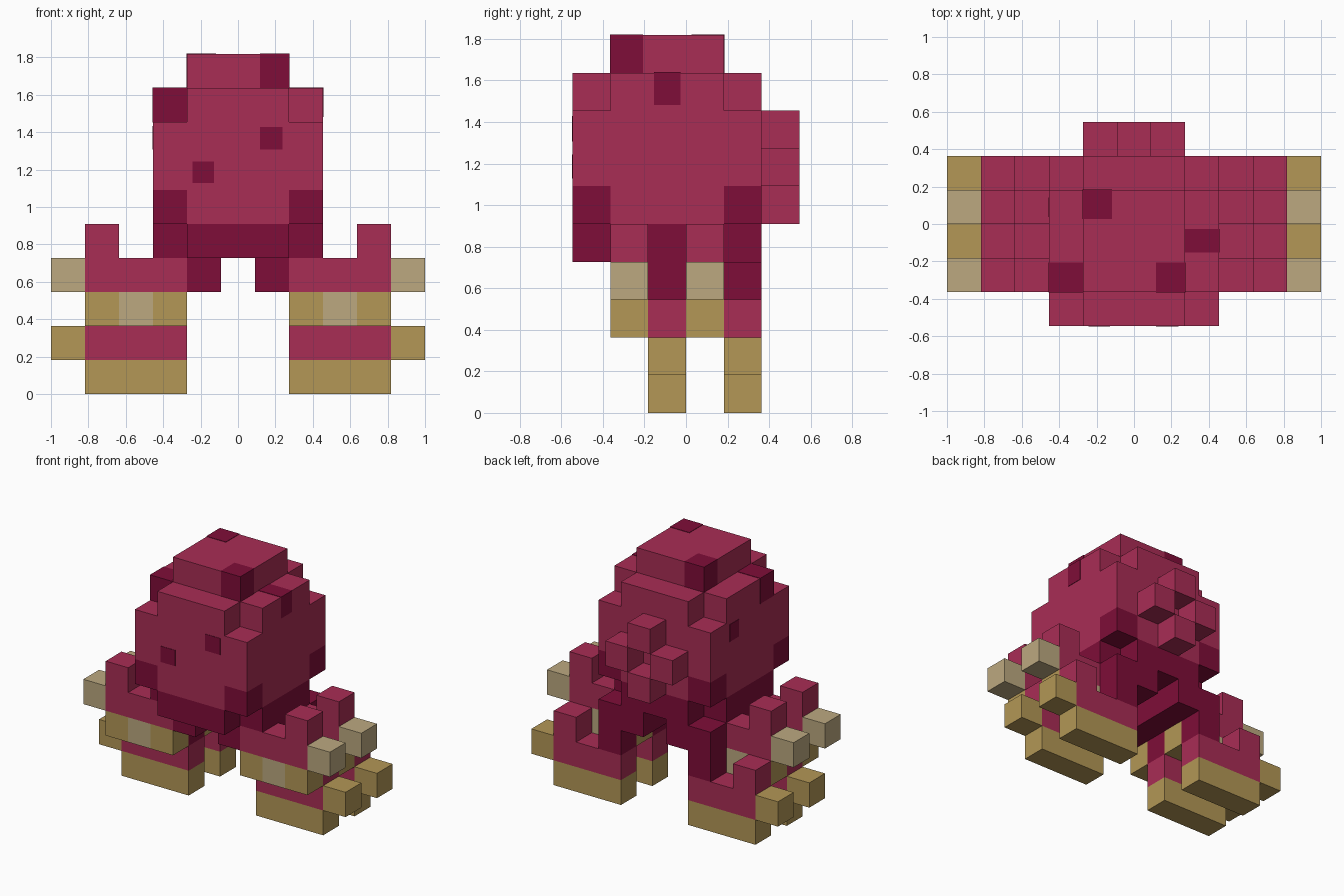
import bpy
import bmesh
from mathutils import Vector

U = 2 / 11  # edge of one building block

if "Cube" in bpy.data.objects:
    bpy.data.objects.remove(bpy.data.objects["Cube"], do_unlink=True)


def make_material(name, color):
    mat = bpy.data.materials.new(name)
    mat.use_nodes = True
    mat.diffuse_color = (*color, 1)
    bsdf = next(n for n in mat.node_tree.nodes if n.type == "BSDF_PRINCIPLED")
    bsdf.inputs["Base Color"].default_value = (*color, 1)
    return mat


RED, DARK, TAN, PALE = range(4)
MATERIALS = [
    make_material("crimson", (0.397, 0.026, 0.091)),
    make_material("dark_crimson", (0.212, 0.004, 0.040)),
    make_material("tan", (0.451, 0.309, 0.093)),
    make_material("pale_tan", (0.503, 0.397, 0.216)),
]


def finish(name, bm, mats):
    mesh = bpy.data.meshes.new(name)
    bm.to_mesh(mesh)
    bm.free()
    for mat in mats:
        mesh.materials.append(mat)
    obj = bpy.data.objects.new(name, mesh)
    bpy.context.collection.objects.link(obj)
    return obj


def block_part(name, cells):
    """Outer skin of a set of blocks: {(column, row, level): colour}."""
    bm = bmesh.new()
    for cell, color in cells.items():
        center = Vector((cell[0], cell[1] - 2.5, cell[2] + 0.5))
        for axis in range(3):
            for sign in (-1, 1):
                neighbour = list(cell)
                neighbour[axis] += sign
                if tuple(neighbour) in cells:
                    continue
                n, a, b = Vector(), Vector(), Vector()
                n[axis] = sign / 2
                a[(axis + 1) % 3] = 0.5
                b[(axis + 2) % 3] = sign / 2
                corners = (-a - b, a - b, a + b, b - a)
                face = bm.faces.new([bm.verts.new((center + n + c) * U) for c in corners])
                face.material_index = color
    bmesh.ops.remove_doubles(bm, verts=bm.verts, dist=0.0001)
    return finish(name, bm, MATERIALS)


def spot(name, low, high):
    """Thin painted patch wrapping a small region of the skin."""
    e = 0.003
    low = Vector(low) - Vector((e, e, e))
    high = Vector(high) + Vector((e, e, e))
    bm = bmesh.new()
    bmesh.ops.create_cube(bm, size=1)
    bmesh.ops.scale(bm, vec=high - low, verts=bm.verts)
    bmesh.ops.translate(bm, vec=(low + high) / 2, verts=bm.verts)
    return finish(name, bm, [MATERIALS[DARK]])


# Rounded body: corners missing on its top and bottom layers
body = {}
for x in range(-2, 3):
    for y in range(5):
        for z in range(4, 9):
            corner = abs(x) == 2 and y in (0, 4)
            if corner and z in (4, 8):
                continue
            body[x, y, z] = DARK if z == 4 or (corner and z == 5) else RED
block_part("body", body)

# Crown cap
block_part("crown", {(x, y, 9): RED for x in (-1, 0, 1) for y in (1, 2, 3)})

# Ring of four blocks on the back
block_part("back_spinneret", {(x, 5, z): RED for x, z in ((0, 7), (-1, 6), (1, 6), (0, 5))})

# Four legs on each side, alternately raised and lowered
for label, side in (("left", 1), ("right", -1)):
    for row in range(1, 5):
        raised = row % 2 == 1
        base = 2 if raised else 0
        leg = {(side, row, 3): DARK}
        for x in (2, 3, 4):
            leg[side * x, row, base] = PALE if raised and x == 3 else TAN
            leg[side * x, row, base + 1] = RED
        leg[side * 4, row, base + 2] = RED
        leg[side * 5, row, base + 1] = PALE if raised else TAN
        if not raised:
            for z in (2, 3):
                leg[side * 2, row, z] = DARK
        block_part(f"{label}_leg_{row}", leg)

# Dark skin spots
T = 2.5 * U
F = -3 * U
spot("front_spot_high", (0.12, F, 1.31), (0.235, F, 1.425))
spot("front_spot_low", (-0.24, F, 1.13), (-0.13, F, 1.24))
spot("right_spot", (-T, 0.04, 1.31), (-T, 0.14, 1.43))
spot("left_edge_spot", (1.5 * U, -0.15, 1.485), (T, -0.03, 9 * U))
spot("shoulder_spot", (-T, -2 * U, 8 * U), (-1.5 * U, -0.21, 9 * U))
spot("crown_spot_front", (0.12, -2 * U, 9 * U), (1.5 * U, -0.21, 10 * U))
spot("crown_spot_back", (-1.5 * U, 0.03, 9 * U), (-0.12, U, 10 * U))
